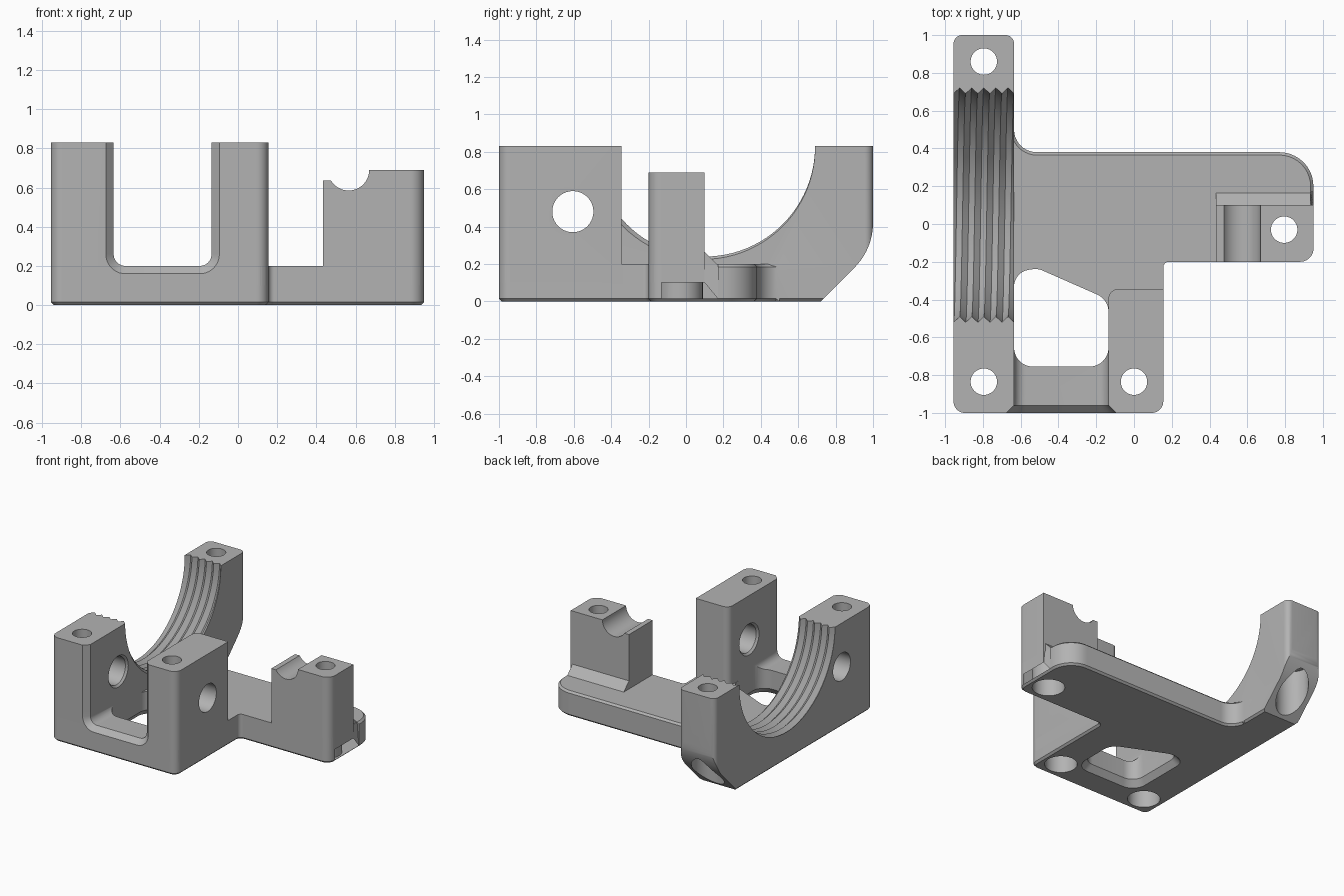
import bpy, bmesh
from math import pi, sin, cos, tan
from mathutils import Vector

cube = bpy.data.objects.get("Cube")
if cube:
    bpy.data.objects.remove(cube, do_unlink=True)

grey = bpy.data.materials.new("plain_grey")
grey.use_nodes = True
colour = (0.45, 0.45, 0.45, 1)
grey.diffuse_color = colour
grey.node_tree.nodes["Principled BSDF"].inputs["Base Color"].default_value = colour


def rounded(corners, seg=10):
    """2D outline from (x, y, radius) corners, each filleted by its radius."""
    out = []
    n = len(corners)
    for i, (x, y, r) in enumerate(corners):
        p = Vector((x, y))
        if r == 0:
            out.append((x, y))
            continue
        a = (Vector(corners[i - 1][:2]) - p).normalized()
        b = (Vector(corners[(i + 1) % n][:2]) - p).normalized()
        half = a.angle(b) / 2
        centre = p + (a + b).normalized() * (r / sin(half))
        start = p + a * (r / tan(half)) - centre
        end = p + b * (r / tan(half)) - centre
        sweep = pi - 2 * half
        for s in range(seg + 1):
            t = s / seg
            q = (start * sin((1 - t) * sweep) + end * sin(t * sweep)) / sin(sweep)
            out.append(tuple(centre + q))
    return out


def loft(name, rings, soften=None):
    """Closed solid through rings of equal point count."""
    bm = bmesh.new()
    rows = [[bm.verts.new(p) for p in ring] for ring in rings]
    for lo, hi in zip(rows, rows[1:]):
        for i in range(len(lo)):
            bm.faces.new((lo[i - 1], lo[i], hi[i], hi[i - 1]))
    bm.faces.new(rows[0])
    bm.faces.new(rows[-1])
    bmesh.ops.recalc_face_normals(bm, faces=bm.faces)
    if soften:
        edges = [e for e in bm.edges if soften(e.verts[0].co, e.verts[1].co)]
        bmesh.ops.bevel(bm, geom=edges, offset=0.015, segments=1, affect='EDGES')
    mesh = bpy.data.meshes.new(name)
    bm.to_mesh(mesh)
    bm.free()
    mesh.materials.append(grey)
    obj = bpy.data.objects.new(name, mesh)
    bpy.context.collection.objects.link(obj)
    return obj


def prism(name, outline, axis, lo, hi, soften=None):
    place = {"x": lambda u, v, w: (w, u, v),
             "y": lambda u, v, w: (u, w, v),
             "z": lambda u, v, w: (u, v, w)}[axis]
    return loft(name, [[place(u, v, w) for u, v in outline] for w in (lo, hi)], soften)


def bore(name, axis, u, v, steps, seg=40):
    """Stepped round cutter from (position, radius) pairs."""
    rings = []
    for w, r in steps:
        ring = [(u + r * cos(2 * pi * i / seg), v + r * sin(2 * pi * i / seg)) for i in range(seg)]
        rings.append([(w, a, b) if axis == "x" else (a, b, w) for a, b in ring])
    return loft(name, rings)


def combine(base, tool, operation):
    tool.hide_render = True
    mod = base.modifiers.new("cut", 'BOOLEAN')
    mod.object, mod.operation, mod.solver = tool, operation, 'EXACT'
    bpy.context.view_layer.objects.active = base
    bpy.ops.object.modifier_apply(modifier=mod.name)
    bpy.data.objects.remove(tool, do_unlink=True)


def bottom_edge(a, b):
    return a.z < 0.001 and b.z < 0.001


def plate_edge(a, b):
    return bottom_edge(a, b) or (min(a.z, b.z) > 0.19 and min(a.y, b.y) > 0.16)


# Long side wall: plan outline crossed with its side profile
body = prism("mount_bracket", rounded([(-0.955, -1, 0.06), (-0.635, -1, 0),
             (-0.635, 1, 0.045), (-0.955, 1, 0.045)]), "z", 0, 0.83, bottom_edge)
R = 0.338
heel = [(1 - R + R * cos(a), 0.42 + R * sin(a)) for a in [-pi / 4 * (1 - i / 12) for i in range(13)]]
profile = [(-1.1, -0.1), (0.62, -0.1)] + heel + [(1, 0.9), (-1.1, 0.9)]
combine(body, prism("wall_profile", profile, "x", -1.1, -0.5), 'INTERSECT')

# Base plate with swept corners
combine(body, prism("base_plate", rounded([
    (-0.9, -1, 0), (0.155, -1, 0.06), (0.155, -0.2, 0.03), (0.95, -0.2, 0.07),
    (0.95, 0.17, 0), (0.95, 0.38, 0.18), (-0.635, 0.38, 0.12), (-0.635, 0.5, 0),
    (-0.9, 0.5, 0)]), "z", 0, 0.2, plate_edge), 'UNION')

# Front block and the filler that forms the slot floor
combine(body, prism("front_block", rounded([
    (-0.135, -1, 0), (0.155, -1, 0.06), (0.155, -0.345, 0), (-0.135, -0.345, 0.05)]),
    "z", 0.1, 0.83), 'UNION')
combine(body, prism("slot_filler", [(-0.7, -1), (-0.1, -1), (-0.1, -0.6), (-0.7, -0.6)],
                    "z", 0.1, 0.3), 'UNION')

# Rod saddle block, notched by a round groove
saddle = prism("saddle_block", rounded([(0.435, -0.2, 0), (0.95, -0.2, 0.07),
               (0.95, 0.1, 0), (0.435, 0.1, 0)]), "z", 0.1, 0.69)
groove = [(0.565 + 0.105 * cos(a), 0.69 + 0.105 * sin(a))
          for a in [pi + 0.55 + (pi - 0.55) * i / 20 for i in range(21)]]
combine(saddle, prism("groove", [(0.4, 0.9), (0.4, 0.635)] + groove + [(0.67, 0.9)],
                      "y", -0.3, 0.2), 'DIFFERENCE')
combine(body, saddle, 'UNION')
combine(body, prism("saddle_wedge", [(0.05, 0.1), (0.165, 0.1), (0.165, 0.2), (0.1, 0.265),
                    (0.05, 0.265)], "x", 0.435, 0.935), 'UNION')


# Slot between wall and front block, flared at the front
def slot(y, d):
    r = 0.06 + d
    pts = rounded([(-0.635 - d, 1, 0), (-0.635 - d, 0.2 - d, r), (-0.135 + d, 0.2 - d, r), (-0.135 + d, 1, 0)])
    return [(x, y, z) for x, z in pts]


combine(body, loft("slot", [slot(-1.04, 0.08), slot(-0.96, 0), slot(-0.55, 0)]), 'DIFFERENCE')

# Floor window, widened underneath
window = rounded([(-0.635, -0.755, 0.1), (-0.135, -0.755, 0.1), (-0.135, -0.4, 0.1),
                  (-0.51, -0.235, 0.1), (-0.635, -0.255, 0.09)])
rings = [[(-0.385 + (x + 0.385) * s, -0.5 + (y + 0.5) * s, z) for x, y in window]
         for z, s in ((-0.05, 1.28), (0.05, 1), (0.32, 1))]
combine(body, loft("window", rings), 'DIFFERENCE')

# Threaded half bore through the wall
pitch = 0.064
threads = []
for k in range(-2, 14):
    r = 0.62 if k % 2 else 0.59
    ring = []
    for i in range(49):
        a = pi + pi * i / 48
        x = -0.955 + pitch * (k / 2 + (a - 2 * pi) / (2 * pi))
        ring.append((x, 0.1 + r * cos(a), 0.83 + r * sin(a)))
    ring = [(ring[0][0], ring[0][1], 1)] + ring + [(ring[-1][0], ring[-1][1], 1)]
    threads.append(ring)
combine(body, loft("thread", threads), 'DIFFERENCE')

# Cross hole with eased inner rims, and counterbored screw holes
combine(body, bore("cross_hole", "x", -0.605, 0.48, [
    (-1.1, 0.11), (-0.65, 0.11), (-0.635, 0.125), (-0.135, 0.125), (-0.12, 0.11), (0.3, 0.11)]), 'DIFFERENCE')
for x, y, depth in ((-0.795, 0.86, 0.4), (-0.795, -0.835, 0.15), (0, -0.835, 0.15), (0.795, -0.03, 0.15)):
    combine(body, bore("screw_hole", "z", x, y, [
        (-0.1, 0.12), (depth, 0.12), (depth, 0.07), (1, 0.07)]), 'DIFFERENCE')

# Smooth the curved faces, keep edges crisp
bpy.ops.object.select_all(action='DESELECT')
body.select_set(True)
bpy.context.view_layer.objects.active = body
bpy.ops.object.shade_smooth_by_angle(angle=0.5)
